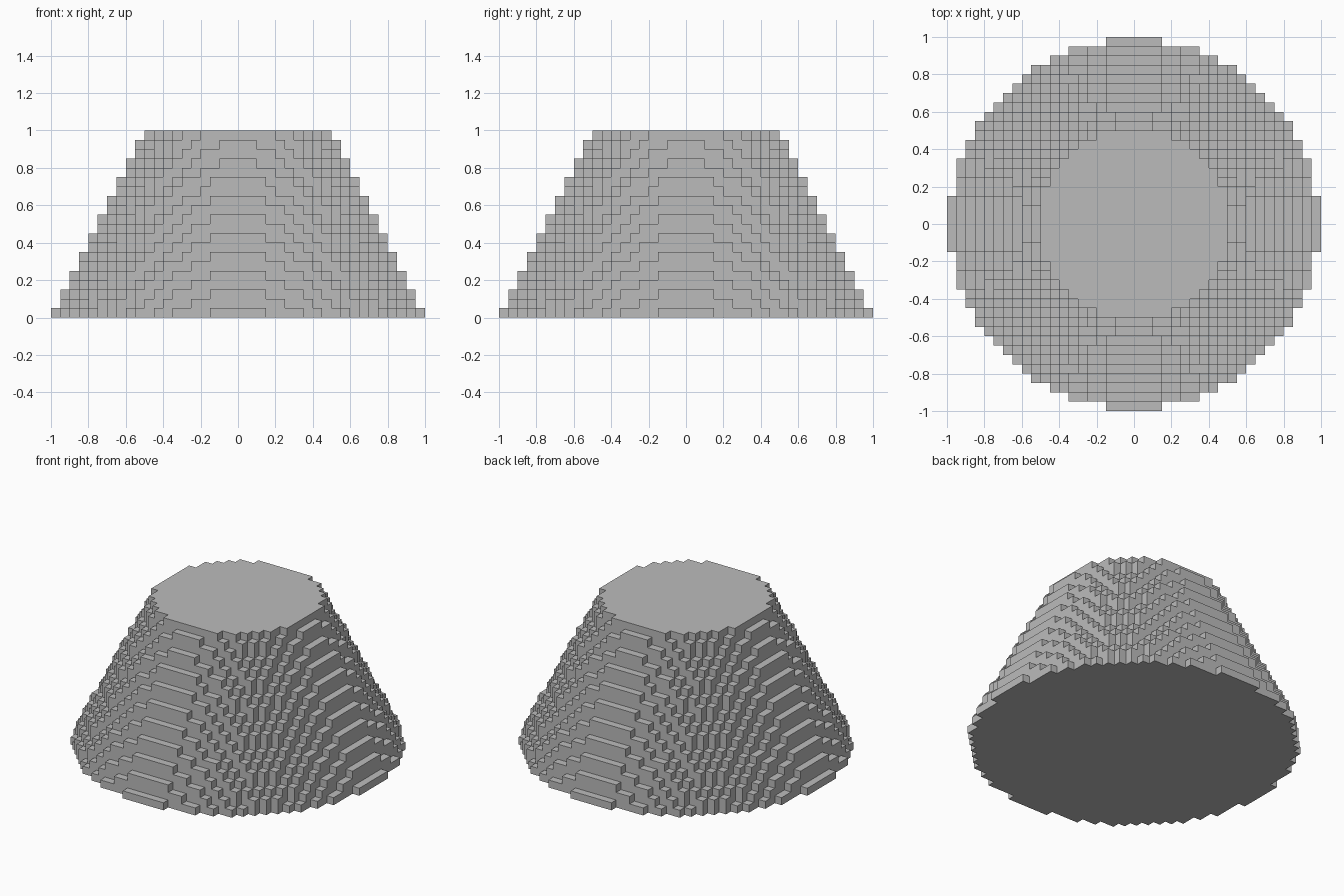
import bpy
import bmesh
from mathutils import Vector

default_cube = bpy.data.objects.get("Cube")
if default_cube:
    bpy.data.objects.remove(default_cube, do_unlink=True)

CELL = 0.05        # edge of one block
LAYERS = 20        # blocks in height
BASE_RADIUS = 20   # in blocks
TAPER = 0.5        # radius lost per layer


def filled(i, j, k):
    """True if the block's centre lies inside the truncated cone."""
    if not 0 <= k < LAYERS:
        return False
    radius = BASE_RADIUS - TAPER * (k + 0.5)
    return (i + 0.5) ** 2 + (j + 0.5) ** 2 <= radius ** 2


# Plain grey material
grey = bpy.data.materials.new("grey")
grey.use_nodes = True
colour = (0.5, 0.5, 0.5, 1)
grey.diffuse_color = colour
grey.node_tree.nodes["Principled BSDF"].inputs["Base Color"].default_value = colour

# Outer skin of the blocks: one quad wherever a block meets empty space
bm = bmesh.new()
verts = {}


def corner(point):
    key = tuple(round(c) for c in point)
    if key not in verts:
        verts[key] = bm.verts.new(Vector(key) * CELL)
    return verts[key]


axes = [Vector((1, 0, 0)), Vector((0, 1, 0)), Vector((0, 0, 1))]
span = range(-BASE_RADIUS, BASE_RADIUS)
for k in range(LAYERS):
    for i in span:
        for j in span:
            if not filled(i, j, k):
                continue
            block = Vector((i, j, k))
            for a, normal in enumerate(axes):
                u, v = axes[(a + 1) % 3], axes[(a + 2) % 3]
                for side in (1, -1):
                    if filled(*(block + normal * side)):
                        continue
                    start = block + normal * max(side, 0)
                    ring = [start, start + u, start + u + v, start + v]
                    bm.faces.new([corner(p) for p in ring[::side]])

mesh = bpy.data.meshes.new("stepped_cone")
bm.to_mesh(mesh)
bm.free()
mesh.materials.append(grey)
stepped_cone = bpy.data.objects.new("stepped_cone", mesh)
bpy.context.collection.objects.link(stepped_cone)
